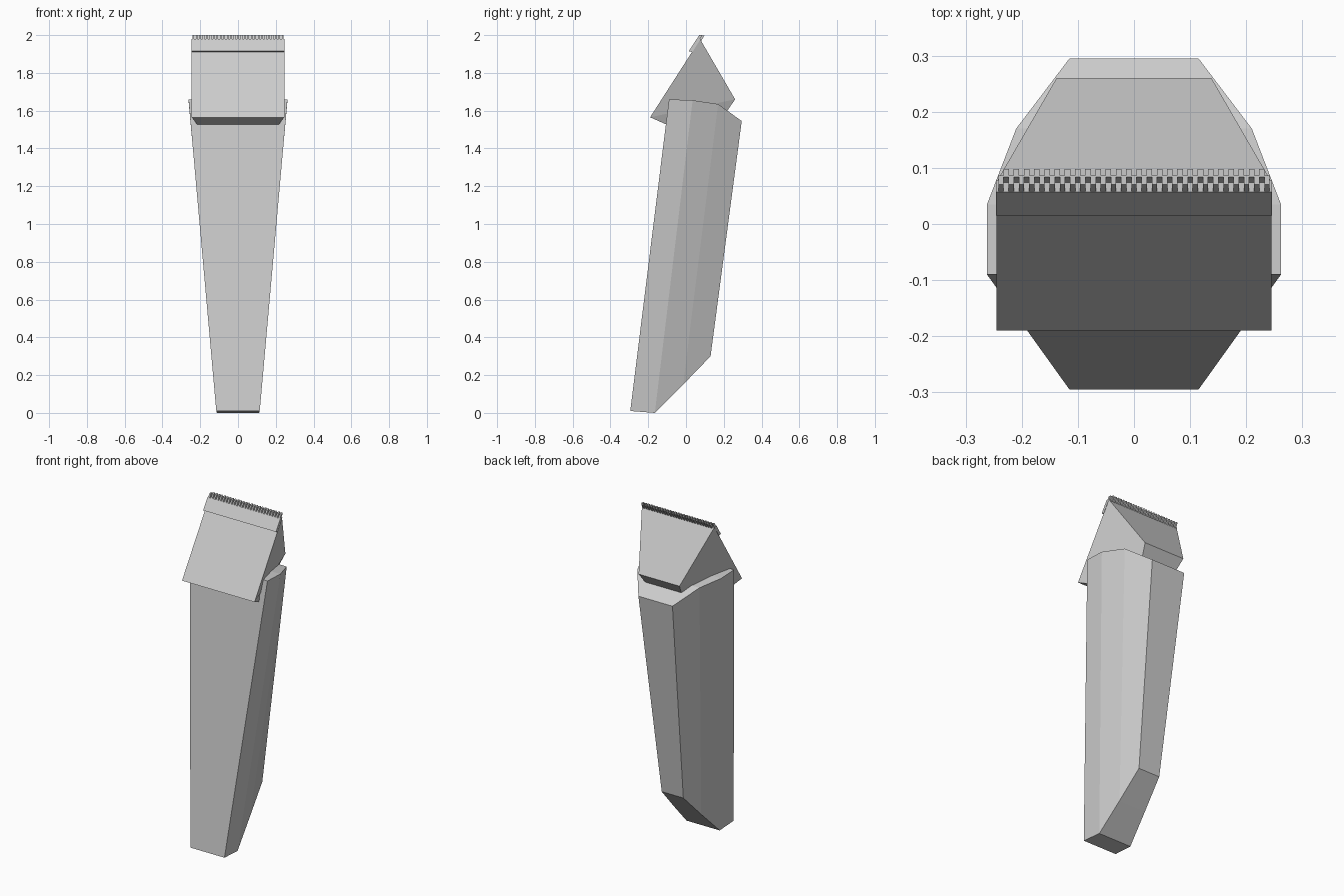
import bpy, bmesh

if "Cube" in bpy.data.objects:
    bpy.data.objects.remove(bpy.data.objects["Cube"])


def make(name, bm):
    bmesh.ops.recalc_face_normals(bm, faces=bm.faces)
    me = bpy.data.meshes.new(name)
    bm.to_mesh(me)
    bm.free()
    ob = bpy.data.objects.new(name, me)
    bpy.context.collection.objects.link(ob)
    return ob


def mirrored(bm, pts):
    """Right and left vertices for each (half width, y, z)."""
    return [(bm.verts.new((x, y, z)), bm.verts.new((-x, y, z))) for x, y, z in pts]


def prism(bm, x0, x1, profile):
    """Extrude a (y, z) profile between two x positions."""
    a = [bm.verts.new((x0, y, z)) for y, z in profile]
    b = [bm.verts.new((x1, y, z)) for y, z in profile]
    bm.faces.new(a)
    bm.faces.new(b[::-1])
    n = len(a)
    for i in range(n):
        bm.faces.new((a[i], b[i], b[(i + 1) % n], a[(i + 1) % n]))


# Tapered, faceted handle with slanted lower end
bm = bmesh.new()
top = mirrored(bm, [(.262, -.09, 1.66), (.262, .035, 1.655),
                    (.21, .17, 1.635), (.115, .295, 1.545)])
bot = mirrored(bm, [(.115, -.295, .01), (.112, -.165, 0),
                    (.092, -.015, .15), (.073, .13, .30)])
for i in range(3):
    for s in (0, 1):
        bm.faces.new((top[i][s], top[i + 1][s], bot[i + 1][s], bot[i][s]))
    for ring in (top, bot):
        bm.faces.new((ring[i][0], ring[i][1], ring[i + 1][1], ring[i + 1][0]))
for i in (0, 3):
    bm.faces.new((top[i][0], top[i][1], bot[i][1], bot[i][0]))
make("handle", bm)

# Wedge head, narrower at the back, with tapered base
bm = bmesh.new()
A, B, C, C2, A2 = mirrored(bm, [(.245, -.19, 1.565), (.245, .075, 1.978),
                                (.138, .26, 1.66), (.12, .212, 1.59),
                                (.215, -.10, 1.525)])
for p, q in ((A, B), (B, C), (C, C2), (C2, A2), (A2, A)):
    bm.faces.new((p[0], p[1], q[1], q[0]))
for s in (0, 1):
    bm.faces.new((A[s], B[s], C[s]))
    bm.faces.new((A[s], C[s], C2[s], A2[s]))
make("clipper_head", bm)

# Blade plate lying on the front of the head
bm = bmesh.new()
prism(bm, -.246, .246, [(.015, 1.915), (.057, 1.98), (.078, 1.98), (.034, 1.91)])
make("blade_plate", bm)

# Two rows of fine teeth, offset by half a pitch
N = 27
pitch = .492 / N
rows = {
    "front_teeth": (0, .0095, [(.055, 1.976), (.07, 2.0), (.086, 2.0), (.07, 1.973)]),
    "rear_teeth": (.5, .010, [(.07, 1.973), (.084, 1.998), (.098, 1.998), (.078, 1.965)]),
}
for name, (shift, width, profile) in rows.items():
    bm = bmesh.new()
    for i in range(N if shift == 0 else N - 1):
        c = -.246 + pitch * (i + .5 + shift)
        prism(bm, c - width / 2, c + width / 2, profile)
    make(name, bm)
